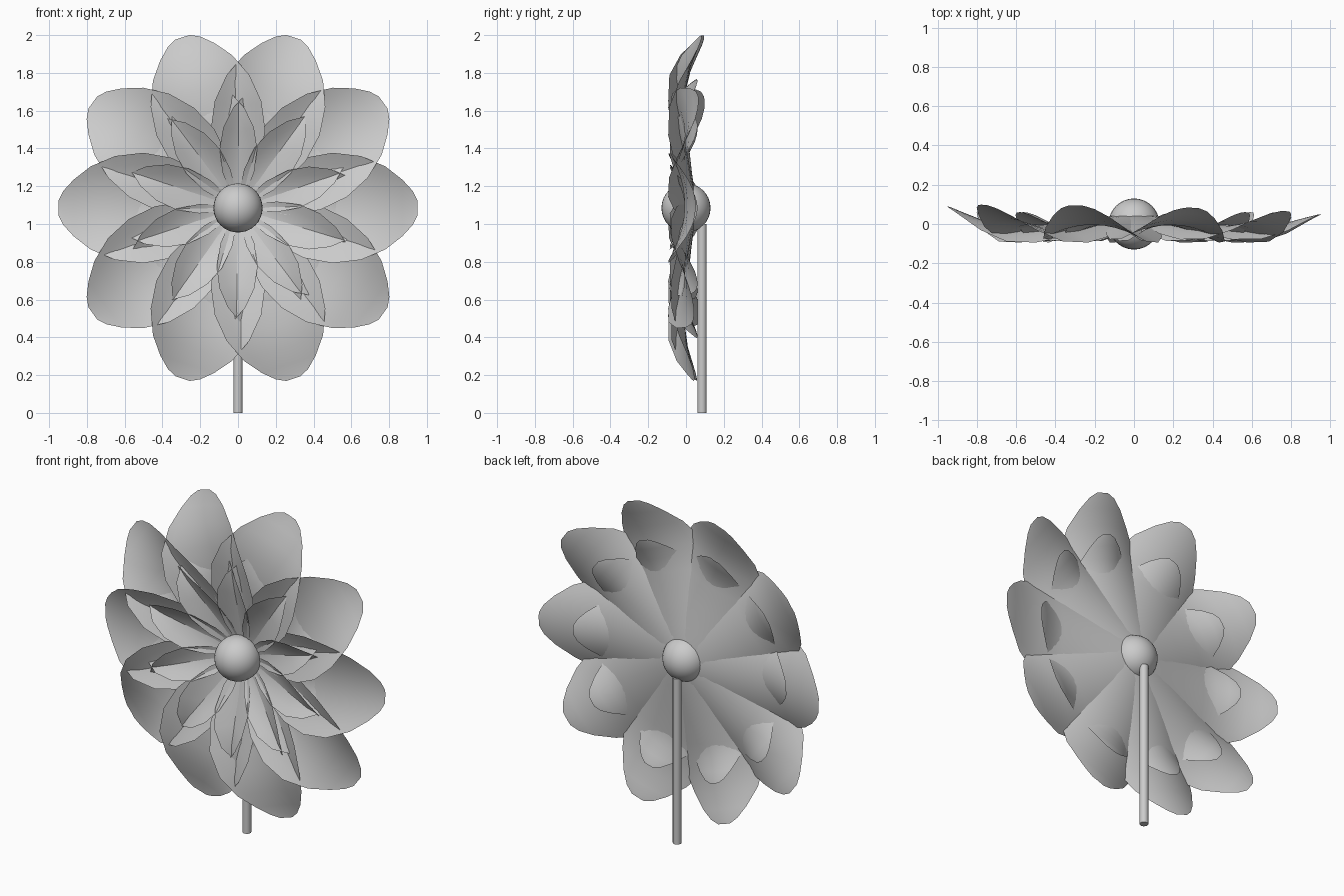
import bpy, bmesh, math

if "Cube" in bpy.data.objects:
    bpy.data.objects.remove(bpy.data.objects["Cube"])

CENTRE_Z = 1.085
# petal outline and lengthwise curve: radius, half width, midrib depth (tip lift added past 0.6)
PROFILE = [(0.06, 0.06, 0.045), (0.12, 0.12, 0.04), (0.20, 0.19, 0.03), (0.35, 0.265, 0.015),
           (0.50, 0.292, 0.0), (0.65, 0.275, -0.01), (0.78, 0.22, -0.01),
           (0.87, 0.15, 0.0), (0.925, 0.09, 0.005), (0.95, 0.04, 0.005)]
COLS = 10


def petal(name, angle, scale, y_off, tip, twist):
    """Thin petal cupped towards the front, with its tip curling back."""
    bm = bmesh.new()
    ca, sa = math.cos(angle), math.sin(angle)
    rows = []
    for r, w, d in PROFILE:
        lift = tip * max(0, (r - 0.6) / 0.35) ** 1.4
        row = []
        for i in range(COLS + 1):
            v = 2 * i / COLS - 1
            k = v * w / 0.29
            u, s = r * scale, v * w * scale
            y = d + y_off + lift - 0.085 * k * k + twist * k
            row.append(bm.verts.new((u * ca - s * sa, y, CENTRE_Z + u * sa + s * ca)))
        rows.append(row)
    for a, b in zip(rows, rows[1:]):
        for i in range(COLS):
            bm.faces.new((a[i], b[i], b[i + 1], a[i + 1]))
    me = bpy.data.meshes.new(name)
    bm.to_mesh(me)
    bm.free()
    me.shade_smooth()
    ob = bpy.data.objects.new(name, me)
    bpy.context.collection.objects.link(ob)


# ten long petals, each with a shorter one of the same shape
for k in range(10):
    a = math.radians(36 * k)
    tip = 0.065 + 0.02 * math.sin(a) - 0.02 * math.cos(a)
    petal(f"outer_petal_{k + 1}", a, 1.0, 0.0, tip, 0.008)
    petal(f"inner_petal_{k + 1}", a + math.radians(2 * math.sin(2.3 * k)), 0.75, 0.0, 0.055, 0.0)

# round flower centre
bpy.ops.mesh.primitive_uv_sphere_add(segments=32, ring_count=16, radius=0.13, location=(0, 0, CENTRE_Z))
bpy.context.object.name = "flower_centre"
bpy.ops.object.shade_smooth()

# straight stem behind the petals
bpy.ops.mesh.primitive_cylinder_add(vertices=24, radius=0.024, depth=1.0, location=(0, 0.085, 0.5))
bpy.context.object.name = "stem"
bpy.ops.object.shade_smooth_by_angle()
